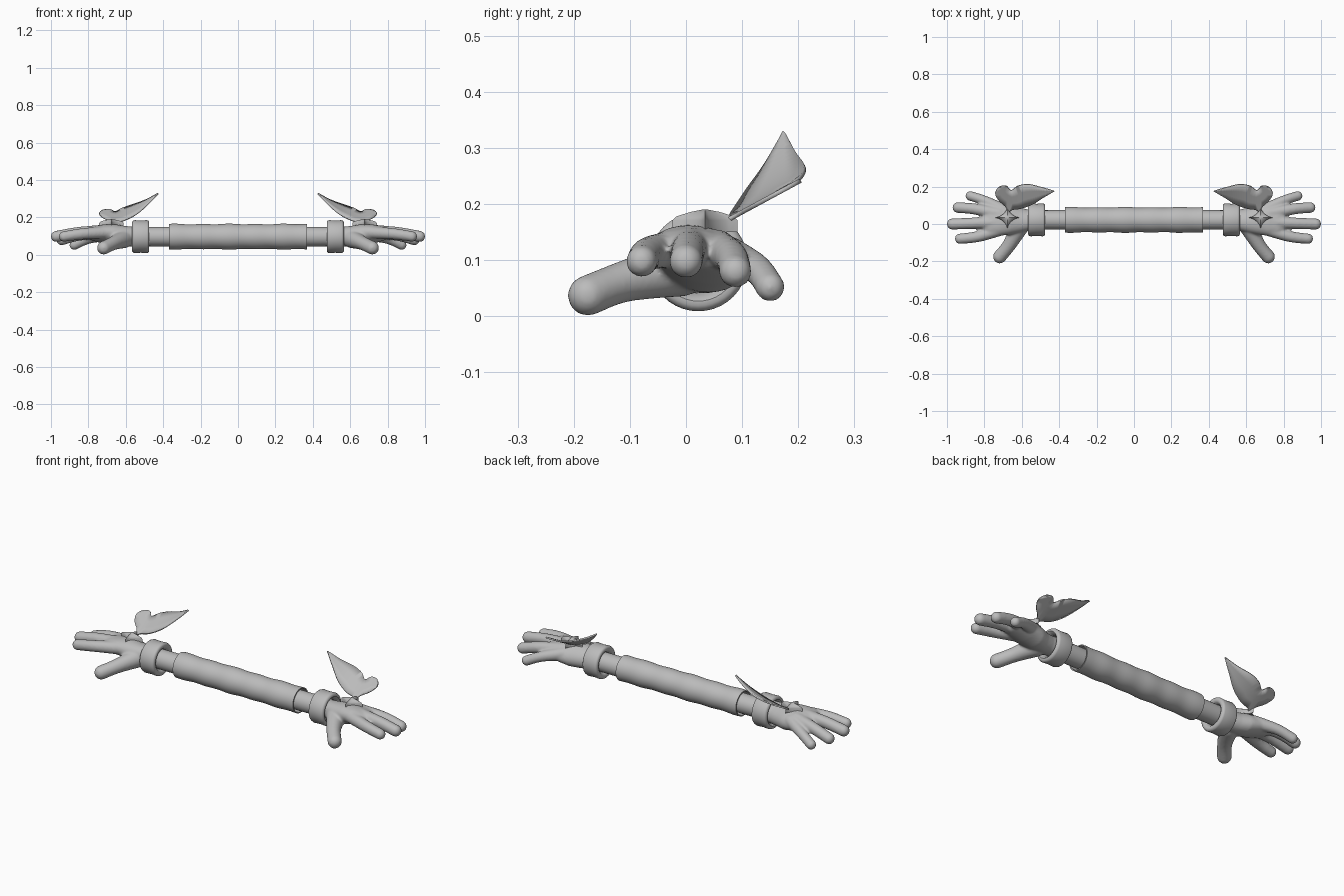
import bpy, bmesh, math
from mathutils import Vector, Matrix

if "Cube" in bpy.data.objects:
    bpy.data.objects.remove(bpy.data.objects["Cube"])

grey = bpy.data.materials.new("plain grey")
grey.diffuse_color = (0.5, 0.5, 0.5, 1)
grey.use_nodes = True
grey.node_tree.nodes["Principled BSDF"].inputs["Base Color"].default_value = grey.diffuse_color
CY, CZ = 0.022, 0.097   # axis of the arms


def finish(name, bm, mirror=True, angle=40):
    bmesh.ops.recalc_face_normals(bm, faces=bm.faces)
    me = bpy.data.meshes.new(name)
    bm.to_mesh(me)
    bm.free()
    me.materials.append(grey)
    ob = bpy.data.objects.new(name, me)
    bpy.context.collection.objects.link(ob)
    bpy.ops.object.select_all(action='DESELECT')
    ob.select_set(True)
    bpy.context.view_layer.objects.active = ob
    bpy.ops.object.shade_smooth_by_angle(angle=math.radians(angle))
    if mirror:
        ob.modifiers.new("other side", 'MIRROR')
    return ob


def loft(bm, sections, n=40, tilt=0.0, loop=False):
    """Join ellipses (x, y, z, ry, rz) standing across the x axis."""
    rings = []
    for x, y, z, ry, rz in sections:
        ring = []
        for i in range(n):
            a = 2 * math.pi * i / n
            dy = ry * math.cos(a)
            ring.append(bm.verts.new((x, y + dy, z + rz * math.sin(a) - tilt * dy)))
        rings.append(ring)
    pairs = list(zip(rings, rings[1:])) + ([(rings[-1], rings[0])] if loop else [])
    for p, q in pairs:
        for i in range(n):
            j = (i + 1) % n
            bm.faces.new((p[i], p[j], q[j], q[i]))
    if not loop:
        bm.faces.new(rings[0])
        bm.faces.new(rings[-1])


def round_loft(name, profile, loop=True, mirror=True):
    bm = bmesh.new()
    loft(bm, [(x, CY, CZ, r, r) for x, r in profile], loop=loop)
    return finish(name, bm, mirror)


def spline(points, steps, closed=False):
    """Smooth curve through the points."""
    p = [Vector(v) for v in points]
    n = len(p)
    out = []
    for i in range(n if closed else n - 1):
        if closed:
            a, b, c, d = (p[(i + k) % n] for k in (-1, 0, 1, 2))
        else:
            a, b, c, d = p[max(i - 1, 0)], p[i], p[i + 1], p[min(i + 2, n - 1)]
        for s in range(steps):
            t = s / steps
            out.append(0.5 * (2 * b + (c - a) * t + (2 * a - 5 * b + 4 * c - d) * t * t
                              + (3 * b - a - 3 * c + d) * t ** 3))
    if not closed:
        out.append(p[-1])
    return out


# Sleeve: softly wavy open tube with recessed ends
wavy = [(-0.37 + 0.74 * i / 36, 0.067 + 0.0015 * math.sin(i * 0.9) + 0.001 * math.cos(i * 0.4))
        for i in range(37)]
round_loft("sleeve", [(-0.33, 0.05), (-0.33, 0.06), (-0.37, 0.062)] + wavy
           + [(0.37, 0.062), (0.33, 0.06), (0.33, 0.05)], mirror=False)

# Forearms
round_loft("forearm", [(0.30, 0.052), (0.42, 0.052), (0.55, 0.051)], loop=False)

# Cuffs: thick rounded bands
round_loft("cuff", [(0.500, 0.050), (0.480, 0.060), (0.475, 0.068), (0.475, 0.078), (0.479, 0.085),
                    (0.487, 0.088), (0.520, 0.086), (0.553, 0.088), (0.561, 0.085),
                    (0.566, 0.078), (0.566, 0.070), (0.560, 0.064), (0.545, 0.056)])

# Hands: palm, four fingers and thumb fused into one skin
bm = bmesh.new()
loft(bm, [(0.53, 0.022, 0.097, 0.054, 0.052), (0.57, 0.020, 0.097, 0.058, 0.053),
          (0.61, 0.020, 0.098, 0.068, 0.056), (0.66, 0.025, 0.103, 0.082, 0.059),
          (0.72, 0.027, 0.110, 0.090, 0.050), (0.77, 0.027, 0.114, 0.088, 0.038),
          (0.80, 0.027, 0.114, 0.074, 0.028), (0.81, 0.027, 0.113, 0.05, 0.015)], tilt=0.15)
# each digit: points as x, y, z, radius
digits = [
    [(0.70, -0.025, 0.120, 0.034), (0.83, -0.066, 0.112, 0.030), (0.93, -0.079, 0.098, 0.028)],
    [(0.72, 0.010, 0.125, 0.036), (0.86, 0.004, 0.117, 0.031), (0.971, 0.000, 0.098, 0.030)],
    [(0.72, 0.055, 0.120, 0.035), (0.85, 0.080, 0.105, 0.030), (0.942, 0.088, 0.080, 0.029)],
    [(0.70, 0.075, 0.108, 0.035), (0.80, 0.125, 0.085, 0.027), (0.875, 0.150, 0.052, 0.026)],
    [(0.61, -0.010, 0.085, 0.050), (0.666, -0.110, 0.062, 0.037), (0.718, -0.175, 0.037, 0.036)],
]
for digit in digits:
    for v in spline(digit, 14):
        bmesh.ops.create_uvsphere(bm, u_segments=20, v_segments=12, radius=v[3],
                                  matrix=Matrix.Translation(v.to_3d()))
hand = finish("hand", bm, mirror=False, angle=180)
remesh = hand.modifiers.new("fuse", 'REMESH')
remesh.mode = 'VOXEL'
remesh.voxel_size = 0.006
remesh.use_smooth_shade = True
soft = hand.modifiers.new("soften", 'SMOOTH')
soft.factor = 0.5
soft.iterations = 6
hand.modifiers.new("other side", 'MIRROR')

# Stars: raised four-pointed plates on the backs of the hands
bm = bmesh.new()
N = 64
rings = []
for scale, z in ((1, 0.150), (1, 0.171), (0.88, 0.178), (0.45, 0.186), (0.1, 0.190)):
    ring = []
    for i in range(N):
        a = 2 * math.pi * i / N
        c, s = math.cos(a), math.sin(a)
        r = scale / (abs(c) ** 0.65 + abs(s) ** 0.65) ** (1 / 0.65)
        ring.append(bm.verts.new((0.677 + 0.065 * r * c, 0.034 + 0.058 * r * s, z)))
    rings.append(ring)
for p, q in zip(rings, rings[1:]):
    for i in range(N):
        j = (i + 1) % N
        bm.faces.new((p[i], p[j], q[j], q[i]))
bm.faces.new(rings[0])
bm.faces.new(rings[-1])
finish("star", bm)

# Wings: thin two-lobed leaves curving upward from the star
outline = [(0.675, 0.055), (0.685, 0.09), (0.722, 0.125), (0.742, 0.165), (0.720, 0.198),
           (0.682, 0.203), (0.657, 0.180), (0.620, 0.204), (0.565, 0.212), (0.500, 0.197),
           (0.432, 0.177), (0.438, 0.168), (0.485, 0.140), (0.540, 0.106), (0.605, 0.083),
           (0.655, 0.075)]
bm = bmesh.new()
face = bm.faces.new([bm.verts.new((v.x, v.y, 0)) for v in spline(outline, 5, closed=True)])
bmesh.ops.triangulate(bm, faces=[face])
bmesh.ops.subdivide_edges(bm, edges=bm.edges[:], cuts=2, use_grid_fill=True)
for v in bm.verts:
    v.co.z = 0.164 + 0.54 * (v.co.y - 0.06) + 1.6 * max(0, 0.68 - v.co.x) ** 2
wing = finish("wing", bm, mirror=False)
plate = wing.modifiers.new("thickness", 'SOLIDIFY')
plate.thickness = 0.008
plate.offset = 0
wing.modifiers.new("other side", 'MIRROR')
